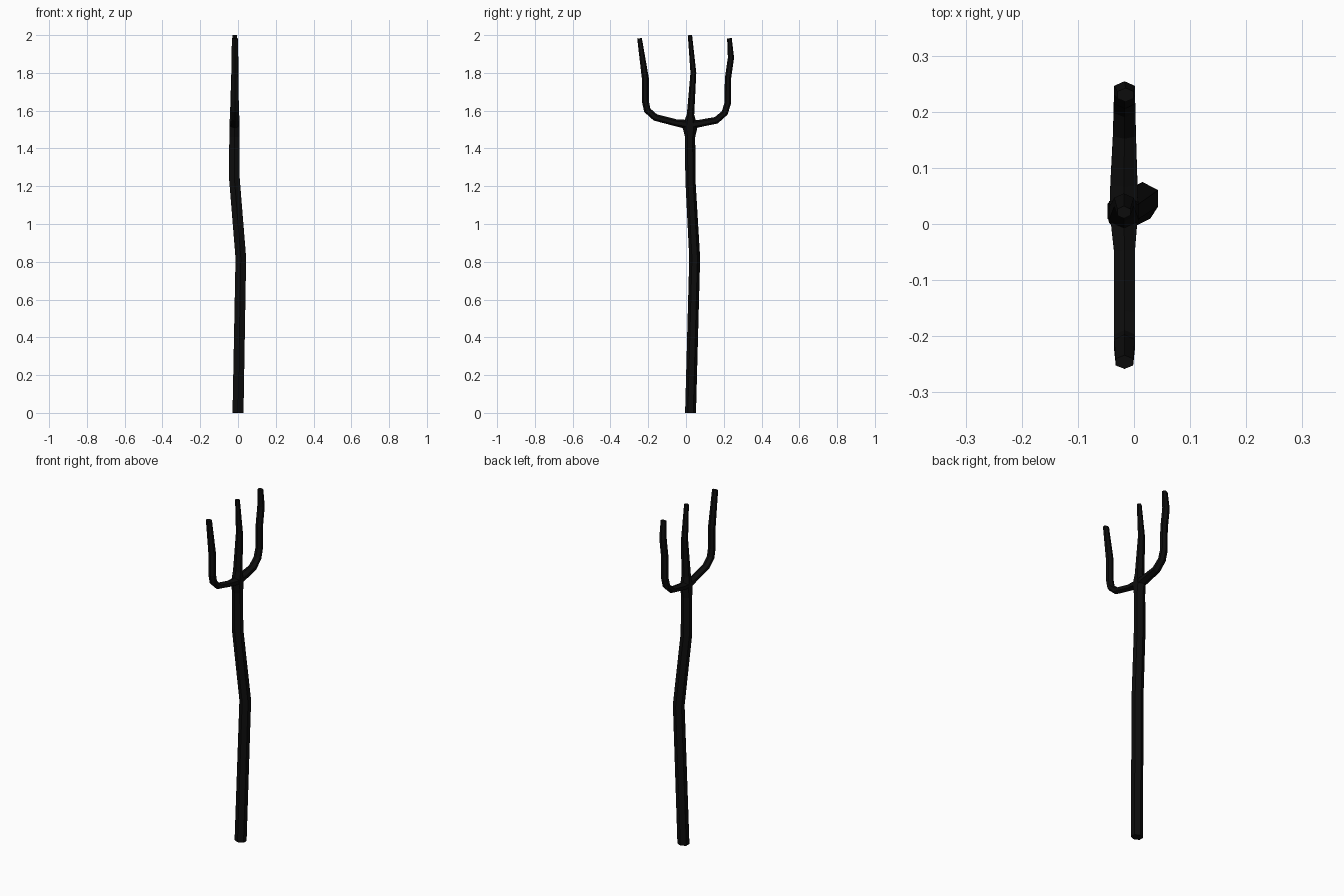
import bpy, bmesh
from math import cos, sin, pi
from mathutils import Vector

iron = bpy.data.materials.new("black_iron")
iron.diffuse_color = (0.004, 0.004, 0.004, 1)


def tube(name, path, sides=6):
    """Sweep a flat-faced polygon; path rows are x, y, z, x-radius, other radius."""
    bm = bmesh.new()
    pts = [Vector(p[:3]) for p in path]
    rings = []
    for i, p in enumerate(path):
        a = (pts[i] - pts[i - 1]).normalized() if i else Vector()
        b = (pts[i + 1] - pts[i]).normalized() if i < len(pts) - 1 else Vector()
        t = (a + b).normalized()
        u = (Vector((1, 0, 0)) - t * t.x).normalized()
        v = t.cross(u)
        angles = [2 * pi * (k + 0.5) / sides for k in range(sides)]
        # radii measured so the flat sides sit at the read-off width
        rings.append([bm.verts.new(pts[i] + u * cos(s) * p[3] * 1.12 + v * sin(s) * p[4] * 1.03)
                      for s in angles])
    for r, q in zip(rings, rings[1:]):
        for k in range(sides):
            n = (k + 1) % sides
            bm.faces.new((r[k], r[n], q[n], q[k]))
    bm.faces.new(rings[0][::-1])
    bm.faces.new(rings[-1])
    bmesh.ops.recalc_face_normals(bm, faces=bm.faces)
    me = bpy.data.meshes.new(name)
    bm.to_mesh(me)
    bm.free()
    me.materials.append(iron)
    ob = bpy.data.objects.new(name, me)
    bpy.context.collection.objects.link(ob)
    return ob


# Crooked handle running up into the middle tine
tube("shaft_and_middle_tine", [
    (0.000, 0.024, 0.00, 0.030, 0.028),
    (0.015, 0.046, 0.82, 0.029, 0.028),
    (-0.019, 0.023, 1.24, 0.029, 0.026),
    (-0.019, 0.022, 1.46, 0.028, 0.026),
    (-0.018, 0.021, 1.51, 0.027, 0.038),
    (-0.018, 0.022, 1.545, 0.027, 0.030),
    (-0.018, 0.024, 1.58, 0.025, 0.019),
    (-0.018, 0.039, 1.80, 0.018, 0.015),
    (-0.018, 0.021, 2.00, 0.012, 0.011),
])

# Curved crossbar carrying both outer tines
tube("outer_tines", [
    (-0.017, -0.246, 1.983, 0.016, 0.012),
    (-0.017, -0.215, 1.77, 0.019, 0.018),
    (-0.017, -0.215, 1.65, 0.019, 0.018),
    (-0.017, -0.205, 1.602, 0.019, 0.018),
    (-0.017, -0.162, 1.564, 0.019, 0.018),
    (-0.017, -0.050, 1.535, 0.019, 0.018),
    (-0.018, 0.020, 1.525, 0.026, 0.025),
    (-0.018, 0.070, 1.532, 0.025, 0.019),
    (-0.017, 0.160, 1.549, 0.021, 0.018),
    (-0.017, 0.205, 1.588, 0.020, 0.017),
    (-0.017, 0.221, 1.64, 0.019, 0.017),
    (-0.017, 0.222, 1.77, 0.019, 0.016),
    (-0.017, 0.238, 1.88, 0.019, 0.016),
    (-0.015, 0.230, 1.983, 0.015, 0.012),
])
